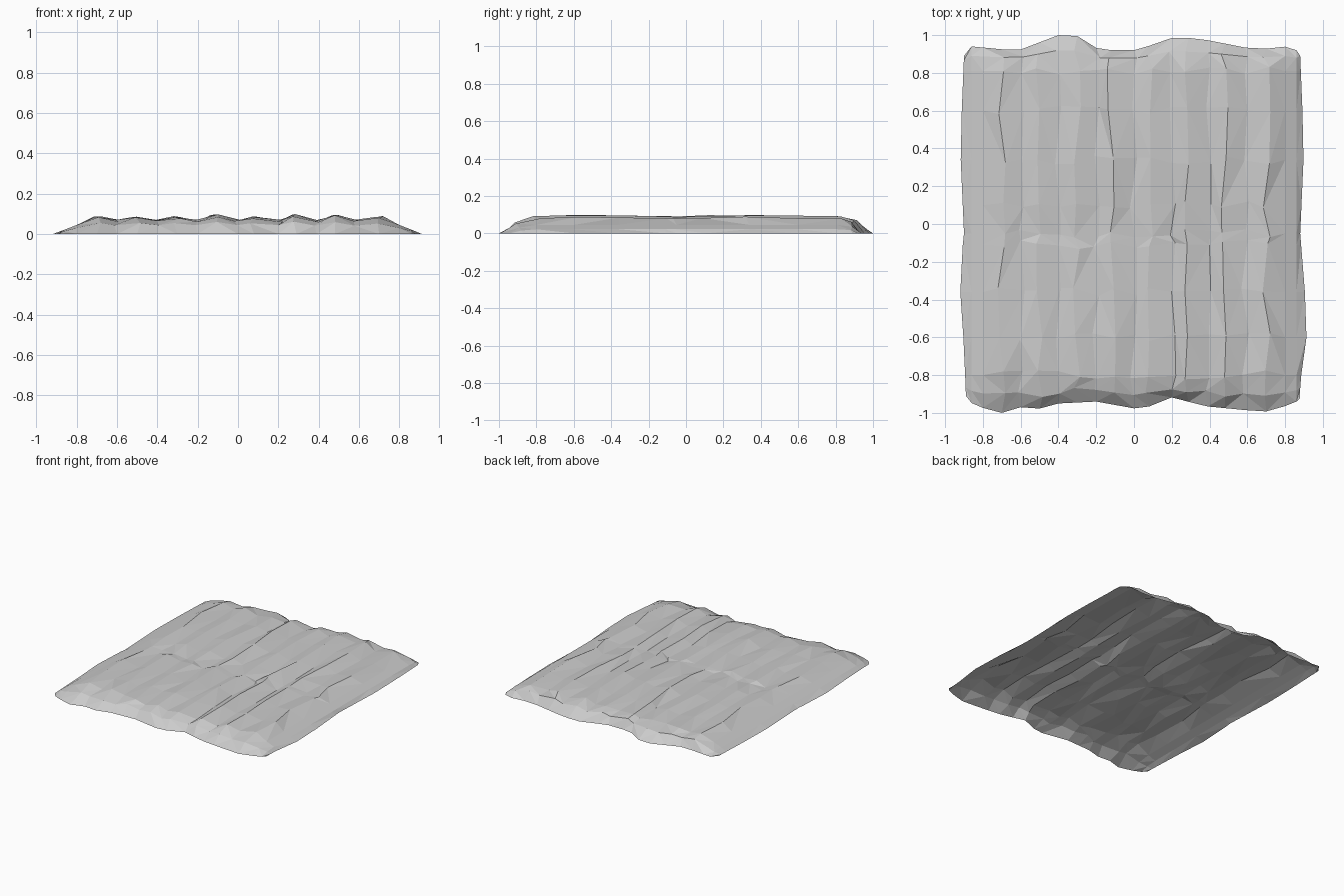
import bpy
import random

random.seed(4)
cube = bpy.data.objects.get("Cube")
if cube:
    bpy.data.objects.remove(cube, do_unlink=True)


def lerp(points, t):
    """Read a piecewise linear profile at t."""
    if t <= points[0][0]:
        return points[0][1]
    for (a, va), (b, vb) in zip(points, points[1:]):
        if t <= b:
            return va + (vb - va) * (t - a) / (b - a)
    return points[-1][1]


# Ragged outline of the plot
front = [(-.89, -.91), (-.85, -.96), (-.7, -1), (-.6, -.97), (-.46, -.98), (-.4, -.95),
         (-.2, -.94), (.05, -.985), (.17, -.91), (.38, -.965), (.69, -.995), (.85, -.95), (.88, -.92)]
back = [(-.9, .89), (-.86, .94), (-.7, .925), (-.61, .92), (-.4, 1), (-.3, .995), (-.18, .92),
        (.03, .92), (.17, .985), (.33, .985), (.66, .92), (.78, .945), (.86, .92), (.88, .89)]
left = [(-.9, -.89), (-.65, -.9), (-.28, -.925), (-.05, -.9), (.4, -.92), (.89, -.9)]
right = [(-.9, .88), (-.84, .88), (-.55, .92), (-.05, .88), (.4, .9), (.89, .88)]

# Cross-section of the furrows, and the soft dip along their length
furrows = [(-.92, 0), (-.86, .022), (-.8, .045), (-.7, .084), (-.6, .066), (-.5, .084), (-.4, .068),
           (-.3, .084), (-.2, .065), (-.12, .092), (0, .066), (.08, .084), (.2, .065), (.29, .094),
           (.39, .066), (.48, .094), (.59, .066), (.7, .084), (.8, .045), (.86, .022), (.92, 0)]
dip = [(-.8, .96), (-.6, 1.04), (-.3, 1.02), (-.1, .98), (-.05, .93), (.02, .99), (.4, 1.04), (.8, .96)]

columns = [x for x, z in furrows]
rows = [-1, -.89, -.8, -.6, -.36, -.11, -.05, .1, .34, .6, .81, .9, 1]
last_col, last_row = len(columns) - 1, len(rows) - 1

verts = []
for j, row in enumerate(rows):
    for i, col in enumerate(columns):
        inner = 3 <= i <= last_col - 3
        x, y = col, row
        if inner and 0 < j < last_row:
            x += random.uniform(-.022, .022)
            y += random.uniform(-.025, .025)
        # The skirt follows the outline
        y0, y1 = lerp(front, x), lerp(back, x)
        if j == 0:
            y = y0
        elif j == last_row:
            y = y1
        elif j == 1:
            y = y0 * .5 - .41 + (random.uniform(-.02, .02) if inner else 0)
        elif j == last_row - 1:
            y = y1 * .5 + .42
        if i == 0:
            x = lerp(left, y)
        elif i == last_col:
            x = lerp(right, y)
        z = lerp(furrows, col)
        if inner:
            z = z * lerp(dip, y) + random.uniform(-.004, .003)
        if j in (1, last_row - 1):
            z *= .68 if j == 1 else .8
        if j in (0, last_row) or i in (0, last_col):
            z = 0
        verts.append((x, y, z))

# Irregular triangulated soil surface, open underneath
width = len(columns)
faces = []
for j in range(last_row):
    for i in range(last_col):
        a = j * width + i
        b, c, d = a + 1, a + width + 1, a + width
        if random.random() < .5:
            faces += [(a, b, c), (a, c, d)]
        else:
            faces += [(a, b, d), (b, c, d)]

mesh = bpy.data.meshes.new("furrowed_ground")
mesh.from_pydata(verts, [], faces)
ground = bpy.data.objects.new("furrowed_ground", mesh)
bpy.context.collection.objects.link(ground)

# Plain grey soil
grey = bpy.data.materials.new("soil_grey")
grey.use_nodes = True
colour = (.6, .6, .6, 1)
grey.diffuse_color = colour
grey.node_tree.nodes["Principled BSDF"].inputs["Base Color"].default_value = colour
mesh.materials.append(grey)
mesh.shade_flat()
